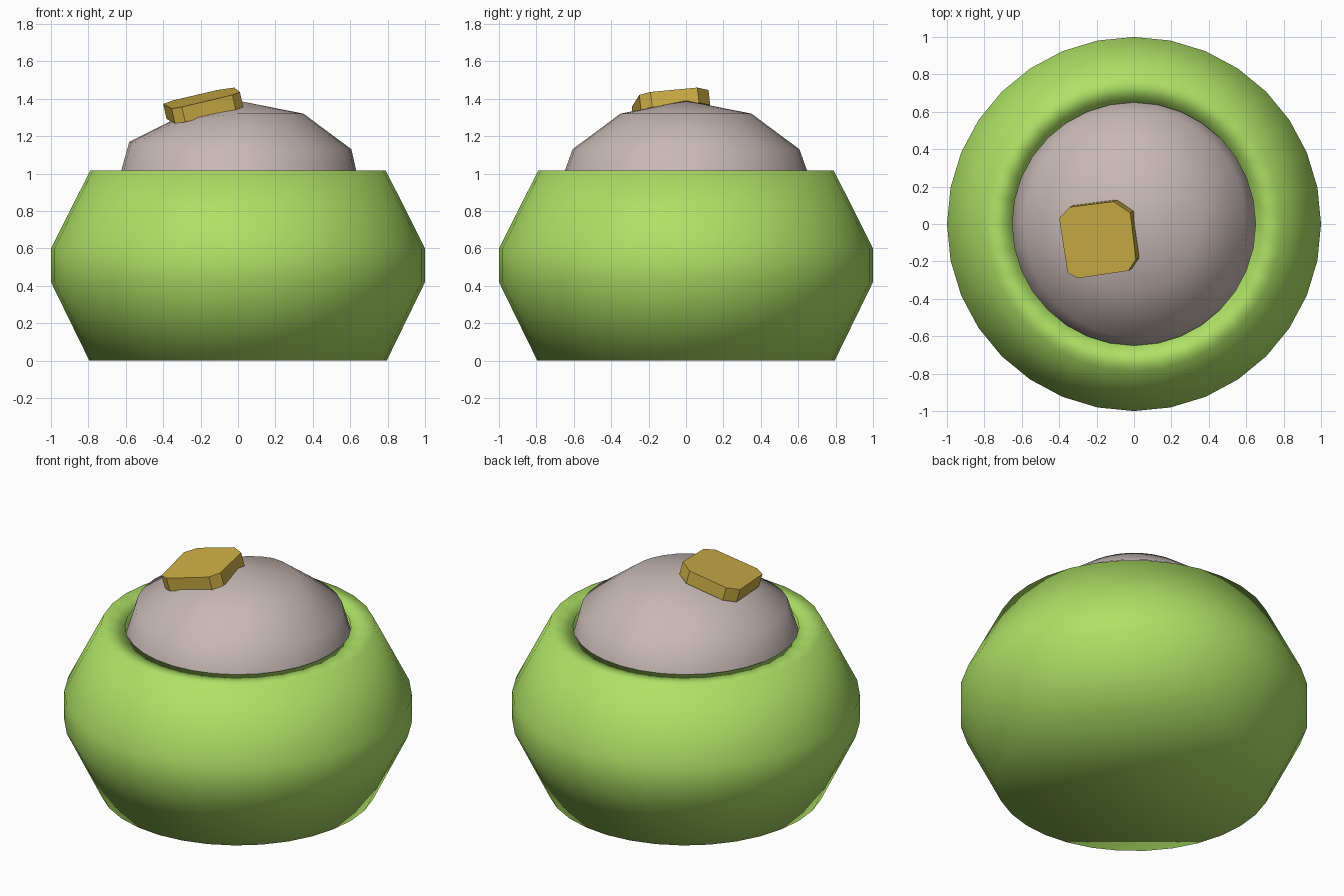
import bpy, bmesh
from math import sin, cos, pi
from mathutils import Vector

if "Cube" in bpy.data.objects:
    bpy.data.objects.remove(bpy.data.objects["Cube"])

SIDES = 32


def finish(name, bm, color, smooth):
    bmesh.ops.recalc_face_normals(bm, faces=bm.faces)
    mesh = bpy.data.meshes.new(name)
    bm.to_mesh(mesh)
    bm.free()
    for p in mesh.polygons:
        p.use_smooth = smooth
    mat = bpy.data.materials.new(name + "_colour")
    mat.diffuse_color = (*color, 1)
    mat.use_nodes = True
    mat.node_tree.nodes["Principled BSDF"].inputs["Base Color"].default_value = mat.diffuse_color
    mesh.materials.append(mat)
    obj = bpy.data.objects.new(name, mesh)
    bpy.context.collection.objects.link(obj)
    return obj


def lathe(profile):
    """Revolve (radius, z) points around z; radius 0 becomes a single pole."""
    bm = bmesh.new()
    rings = []
    for r, z in profile:
        n = SIDES if r else 1
        rings.append([bm.verts.new((r * cos(2 * pi * i / SIDES), r * sin(2 * pi * i / SIDES), z))
                      for i in range(n)])
    for a, b in zip(rings, rings[1:]):
        for i in range(SIDES):
            j = (i + 1) % SIDES
            if len(a) == 1:
                bm.faces.new((a[0], b[i], b[j]))
            elif len(b) == 1:
                bm.faces.new((a[i], a[j], b[0]))
            else:
                bm.faces.new((a[i], a[j], b[j], b[i]))
    return bm, rings


# bowl: one thick-walled turned shape with flat base and rim
bm, rings = lathe([(0.795, 0), (1, 0.42), (1, 0.60), (0.79, 1.017),
                   (0.65, 1.017), (0.85, 0.60), (0.85, 0.42), (0.65, 0.15)])
bm.faces.new(rings[0])
bm.faces.new(rings[-1])
finish("bowl", bm, (0.42, 0.75, 0.13), True)

# filling: low sphere heaped in the bowl, slightly dented under the slab
R, H, Z = 0.70, 0.52, 0.87
bm, rings = lathe([(R * sin(k * pi / 6) if 0 < k < 6 else 0, Z + H * cos(k * pi / 6))
                   for k in range(7)])
for v in rings[1]:
    v.co.z -= 0.035 * max(0, -v.co.x / 0.35)
for v in rings[2]:
    side = max(0, -v.co.x / 0.606)
    v.co.x += 0.025 * side
    v.co.z += 0.04 * side ** 2
for v in rings[3]:
    v.co.x *= 0.95
finish("filling", bm, (0.57, 0.48, 0.46), True)

# butter slab: tilted square with cut corners
outline = [(-0.40, 0.03), (-0.355, -0.26), (-0.30, -0.29), (-0.03, -0.25),
           (0.01, -0.19), (-0.02, 0.06), (-0.11, 0.12), (-0.345, 0.09)]
down = Vector((0.22, 0.12, -1)).normalized() * 0.083
bm = bmesh.new()
top = bm.faces.new([bm.verts.new((x, y, 1.457 + 0.22 * x + 0.12 * y)) for x, y in outline])
ext = bmesh.ops.extrude_face_region(bm, geom=[top], use_keep_orig=True)
bmesh.ops.translate(bm, vec=down, verts=[g for g in ext["geom"] if isinstance(g, bmesh.types.BMVert)])
finish("butter_slab", bm, (0.60, 0.42, 0.06), False)
